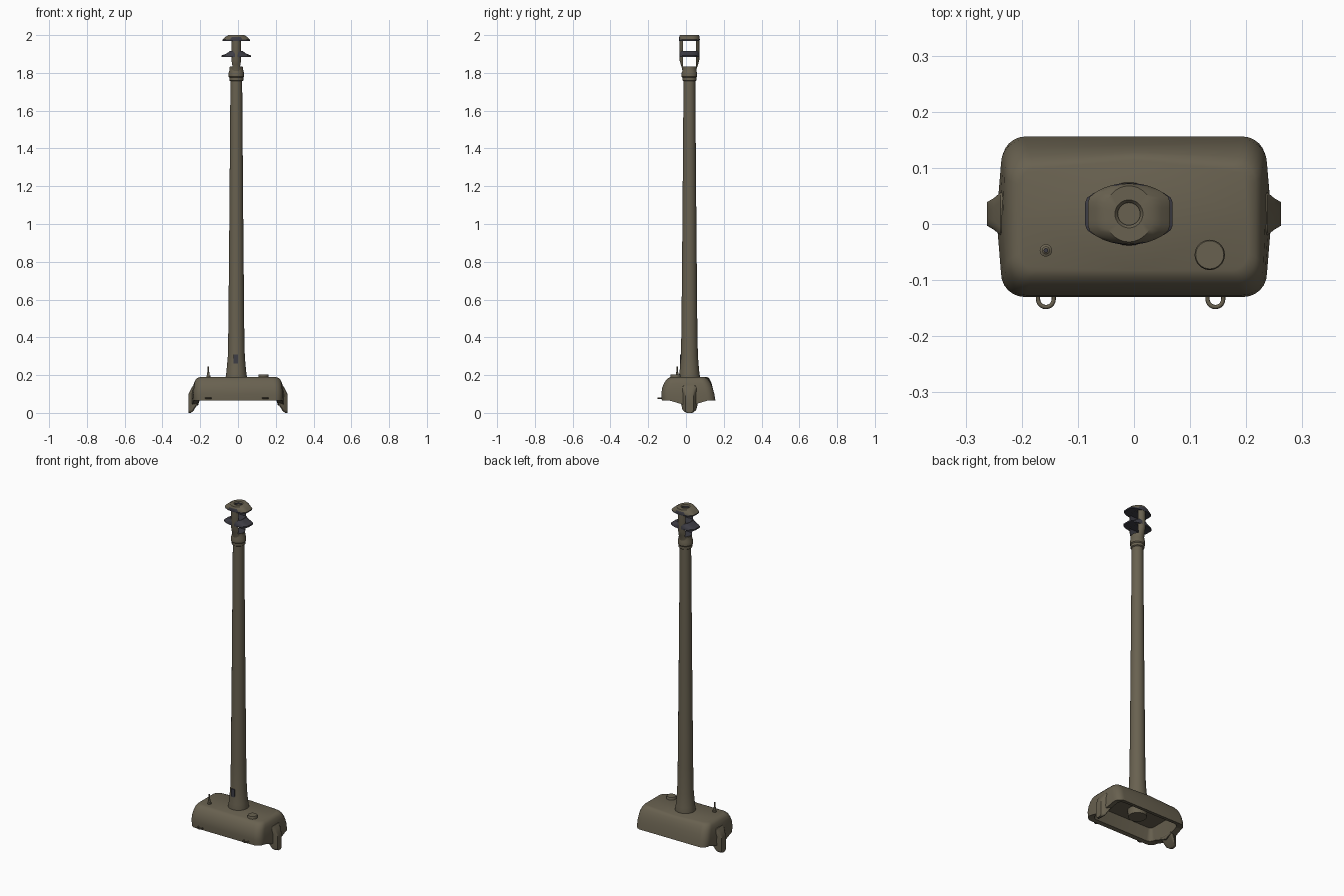
import bpy, bmesh, math
from mathutils import Vector

cube = bpy.data.objects.get("Cube")
if cube:
    bpy.data.objects.remove(cube, do_unlink=True)


def material(name, rgb):
    m = bpy.data.materials.new(name)
    m.use_nodes = True
    m.diffuse_color = (*rgb, 1)
    m.node_tree.nodes["Principled BSDF"].inputs["Base Color"].default_value = (*rgb, 1)
    return m


olive = material("olive drab", (0.14, 0.12, 0.08))
dark = material("dark steel", (0.048, 0.047, 0.06))
AX, AY = -0.009, 0.018      # barrel axis
N = 32


def smooth(ob, angle=35):
    bpy.ops.object.select_all(action='DESELECT')
    ob.select_set(True)
    bpy.context.view_layer.objects.active = ob
    bpy.ops.object.shade_smooth_by_angle(angle=math.radians(angle))


def loft(name, rings, rule=None, angle=35):
    """Skin a stack of equal rings, cap both ends; rule(face) picks the colour."""
    bm = bmesh.new()
    rows = [[bm.verts.new(p) for p in ring] for ring in rings]
    n = len(rows[0])
    for a, b in zip(rows, rows[1:]):
        for i in range(n):
            j = (i + 1) % n
            bm.faces.new((a[i], a[j], b[j], b[i]))
    bm.faces.new(rows[0][::-1])
    bm.faces.new(rows[-1])
    bmesh.ops.recalc_face_normals(bm, faces=bm.faces)
    if rule:
        bm.normal_update()
        for f in bm.faces:
            f.material_index = int(rule(f))
    me = bpy.data.meshes.new(name)
    bm.to_mesh(me)
    bm.free()
    me.materials.append(olive)
    me.materials.append(dark)
    ob = bpy.data.objects.new(name, me)
    bpy.context.collection.objects.link(ob)
    smooth(ob, angle)
    return ob


def oval(z, hx, hy, flat=1.0, cx=AX, cy=AY):
    """Ellipse ring; flat > 1 trims the x ends straight."""
    ring = []
    for i in range(N):
        t = math.tau * i / N
        c = max(-1, min(1, flat * math.cos(t)))
        ring.append((cx + hx * c, cy + hy * math.sin(t), z))
    return ring


def lathe(name, profile, cx=AX, cy=AY, rule=None):
    return loft(name, [oval(z, r, r, 1, cx, cy) for z, r in profile], rule)


def rounded(hx, y0, y1, r, bulge=0, peak=0):
    """Rounded rectangle with a middle point on every side."""
    pts = []
    ym = (y0 + y1) / 2
    mids = [(0, y1 + peak), (-hx - bulge, ym), (0, y0), (hx + bulge, ym)]
    signs = [(1, 1), (-1, 1), (-1, -1), (1, -1)]
    for q, (sx, sy) in enumerate(signs):
        cx, cy = sx * (hx - r), (y1 - r if sy > 0 else y0 + r)
        for k in range(7):
            t = math.pi / 2 * (q + k / 6)
            pts.append((cx + r * math.cos(t), cy + r * math.sin(t)))
        pts.append(mids[q])
    return pts


def box(name, lo, hi, index=0):
    corners = [(lo[0], lo[1]), (hi[0], lo[1]), (hi[0], hi[1]), (lo[0], hi[1])]
    return loft(name, [[(x, y, z) for x, y in corners] for z in (lo[2], hi[2])],
                lambda f: index, 20)


# Hollow mantlet shell, from the inner ceiling down, round the rim and up outside
shell = [(0.14, 0.19, -0.085, 0.105, 0.02, 0, 0),
         (0.07, 0.205, -0.105, 0.13, 0.03, 0.005, 0),
         (0.065, 0.235, -0.128, 0.156, 0.042, 0.01, 0),
         (0.10, 0.237, -0.13, 0.15, 0.042, 0.008, 0),
         (0.13, 0.234, -0.127, 0.142, 0.042, 0.006, 0),
         (0.155, 0.231, -0.117, 0.132, 0.042, 0.003, 0.004),
         (0.173, 0.226, -0.106, 0.120, 0.04, 0, 0.008),
         (0.184, 0.217, -0.094, 0.110, 0.035, 0, 0.012),
         (0.189, 0.203, -0.083, 0.100, 0.03, 0, 0.014)]
rings = []
for z, *shape in shell:
    ring = []
    for x, y in rounded(*shape):
        sag = 0.03 * max(0, 1 - abs(y - 0.015) / 0.09) if abs(x) > 0.15 and z < 0.08 else 0
        ring.append((x, y, z - sag))
    rings.append(ring)
loft("mantlet_shell", rings, angle=45)

# Side trunnion ears: x, half width in y, bottom, top
ear = [(0.205, 0.05, 0.06, 0.155), (0.238, 0.038, 0.008, 0.145),
       (0.25, 0.028, 0.0, 0.125), (0.262, 0.021, 0.0, 0.1)]
for side, label in ((1, "left"), (-1, "right")):
    loft(label + "_trunnion_ear",
         [[(side * x, AY + p, q) for p, q in rounded(w, z0, z1, 0.016)]
          for x, w, z0, z1 in ear], angle=30)

# Barrel with flared root and collar
lathe("barrel", [(0.10, 0.05), (0.185, 0.057), (0.22, 0.052), (0.30, 0.045),
                 (0.45, 0.042), (1.0, 0.037), (1.76, 0.031)])
lathe("muzzle_collar", [(1.755, 0.03), (1.76, 0.037), (1.775, 0.037), (1.78, 0.041),
                        (1.80, 0.041), (1.81, 0.037), (1.83, 0.036)])

# Muzzle brake body with two windows through it
brake = loft("muzzle_brake_body", [oval(1.80, 0.034, 0.036), oval(1.825, 0.034, 0.039),
                                   oval(1.845, 0.033, 0.046), oval(1.87, 0.033, 0.053),
                                   oval(1.985, 0.033, 0.053)])
for z0, z1 in ((1.835, 1.886), (1.917, 1.968)):
    cutter = box("window_cutter", (AX - 0.1, AY - 0.034, z0), (AX + 0.1, AY + 0.034, z1), 1)
    mod = brake.modifiers.new("window", 'BOOLEAN')
    mod.operation = 'DIFFERENCE'
    mod.solver = 'EXACT'
    mod.object = cutter
    bpy.context.view_layer.objects.active = brake
    bpy.ops.object.modifier_apply(modifier=mod.name)
    bpy.data.objects.remove(cutter, do_unlink=True)
smooth(brake)

# Flared baffles, the upper one holding the bore
loft("lower_baffle", [oval(1.887, 0.034, 0.05, 1.15), oval(1.884, 0.078, 0.052, 1.15),
                      oval(1.892, 0.078, 0.052, 1.15), oval(1.903, 0.05, 0.052, 1.1),
                      oval(1.916, 0.034, 0.05, 1.05)], lambda f: True)


def baffle_colour(f):
    c = f.calc_center_median()
    in_bore = math.hypot(c.x - AX, c.y - AY) < 0.022 and c.z > 1.975
    return in_bore or f.normal.z < 0.2


loft("upper_baffle", [oval(1.969, 0.034, 0.05, 1.15), oval(1.969, 0.072, 0.054, 1.15),
                      oval(1.976, 0.073, 0.055, 1.15), oval(1.99, 0.058, 0.054, 1.1),
                      oval(2.0, 0.042, 0.05, 1.05), oval(2.0, 0.025, 0.025),
                      oval(1.994, 0.02, 0.02), oval(1.98, 0.02, 0.02)], baffle_colour)

# Sight plate on the front of the barrel root
box("sight_plate", (AX - 0.014, AY - 0.051, 0.262), (AX + 0.008, AY - 0.04, 0.308), 1)

# Roof fittings
lathe("aerial_pin", [(0.185, 0.011), (0.197, 0.011), (0.199, 0.007), (0.214, 0.007),
                     (0.216, 0.004), (0.245, 0.004)], -0.157, -0.047,
      lambda f: f.normal.z > 0.9 and f.calc_center_median().z > 0.24)
lathe("round_cap", [(0.18, 0.027), (0.2, 0.027), (0.204, 0.025)], 0.135, -0.055)

# Lifting loops on the front
for x, label in ((-0.157, "right"), (0.145, "left")):
    cu = bpy.data.curves.new(label + "_lifting_loop", 'CURVE')
    cu.dimensions = '3D'
    cu.bevel_depth = 0.0038
    cu.bevel_resolution = 2
    path = [Vector((0.014, -0.118, 0.08))]
    for k in range(11):
        t = math.pi * k / 10
        path.append(Vector((0.014 * math.cos(t), -0.134 - 0.014 * math.sin(t), 0.078)))
    path.append(Vector((-0.014, -0.118, 0.08)))
    sp = cu.splines.new('POLY')
    sp.points.add(len(path) - 1)
    for p, v in zip(sp.points, path):
        p.co = (v.x + x, v.y, v.z, 1)
    cu.materials.append(olive)
    loop = bpy.data.objects.new(label + "_lifting_loop", cu)
    bpy.context.collection.objects.link(loop)
